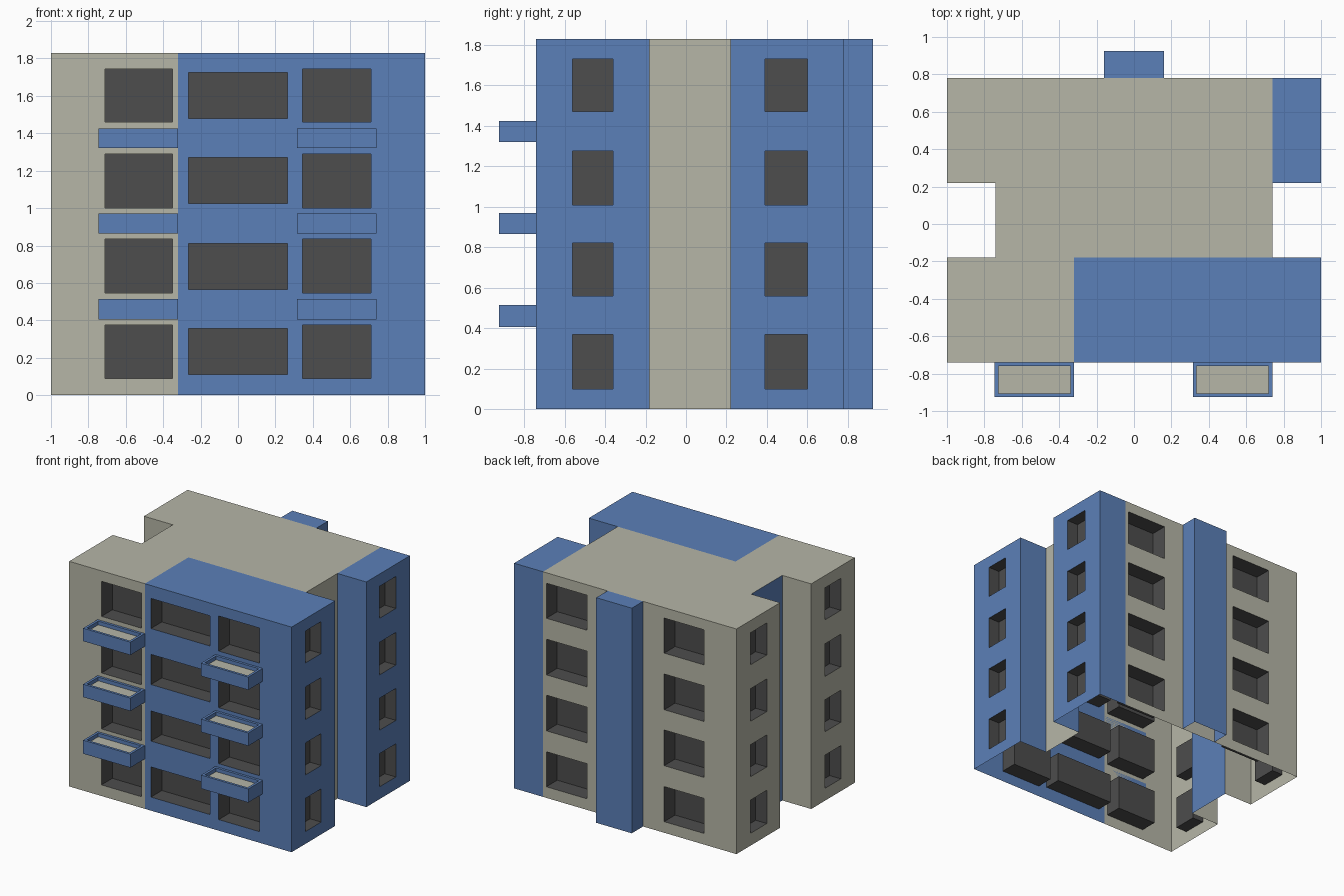
import bpy, bmesh
from mathutils import Vector

if "Cube" in bpy.data.objects:
    bpy.data.objects.remove(bpy.data.objects["Cube"])

H = 1.83                       # building height


def material(name, rgb):
    m = bpy.data.materials.new(name)
    m.diffuse_color = (*rgb, 1)
    m.use_nodes = True
    m.node_tree.nodes["Principled BSDF"].inputs["Base Color"].default_value = m.diffuse_color
    return m


BLUE = material("blue_plaster", (0.105, 0.214, 0.479))
BEIGE = material("beige_plaster", (0.468, 0.468, 0.386))
DARK = material("dark_window", (0.074, 0.074, 0.074))


def make(name, faces, mats):
    """faces: list of (corner points, material index)"""
    bm = bmesh.new()
    for pts, mi in faces:
        bm.faces.new([bm.verts.new(p) for p in pts]).material_index = mi
    bmesh.ops.remove_doubles(bm, verts=bm.verts, dist=0.0001)
    me = bpy.data.meshes.new(name)
    bm.to_mesh(me)
    bm.free()
    for m in mats:
        me.materials.append(m)
    ob = bpy.data.objects.new(name, me)
    bpy.context.collection.objects.link(ob)
    return ob


def wall(name, a, b, mat, spans=(), rows=(), depth=0.14):
    """Upright wall from a to b (outside on the right), with recessed windows."""
    a, b = Vector((*a, 0)), Vector((*b, 0))
    d = (b - a).normalized()
    inward = Vector((-d.y, d.x, 0))
    axis = 0 if abs(d.x) > 0.5 else 1
    spans = [sorted(abs(w - a[axis]) for w in s) for s in spans]

    def P(u, z, k=0):
        return a + d * u + inward * k + Vector((0, 0, z))

    us = sorted({0, (b - a).length, *(u for s in spans for u in s)})
    zs = sorted({0, H, *(z for r in rows for z in r)})
    faces = []
    for u0, u1 in zip(us, us[1:]):
        for z0, z1 in zip(zs, zs[1:]):
            corners = [(u0, z0), (u1, z0), (u1, z1), (u0, z1)]
            if [u0, u1] in spans and (z0, z1) in rows:
                # recess: four reveals and a back pane
                faces.append(([P(*c, depth) for c in corners], 1))
                for i in range(4):
                    c, e = corners[i], corners[(i + 1) % 4]
                    faces.append(([P(*c), P(*e), P(*e, depth), P(*c, depth)], 1))
            else:
                faces.append(([P(*c) for c in corners], 0))
    return make(name, faces, [mat, DARK])


# window rows for the four storeys
TALL = [(0.09, 0.375), (0.545, 0.835), (1.0, 1.29), (1.46, 1.745)]
WIDE = [(0.11, 0.355), (0.565, 0.81), (1.025, 1.27), (1.48, 1.725)]
SIDE = [(0.10, 0.37), (0.56, 0.82), (1.01, 1.275), (1.47, 1.73)]
R, L, M = (0.345, 0.71), (-0.71, -0.35), (-0.265, 0.265)
F, B = (-0.56, -0.36), (0.39, 0.60)

# front
wall("front_wall_left", (-1, -.74), (-.32, -.74), BEIGE, [L], TALL)
wall("front_wall_middle", (-.32, -.74), (.3, -.74), BLUE, [M], WIDE)
wall("front_wall_right", (.3, -.74), (1, -.74), BLUE, [R], TALL)
# right side with its notch
wall("right_wall_front", (1, -.74), (1, -.18), BLUE, [F], SIDE, 0.1)
wall("right_notch_front", (1, -.18), (.74, -.18), BLUE)
wall("right_notch_inner", (.74, -.18), (.74, .22), BEIGE)
wall("right_notch_back", (.74, .22), (1, .22), BLUE)
wall("right_wall_back", (1, .22), (1, .78), BLUE, [B], SIDE, 0.1)
# back
wall("back_wall_corner", (1, .78), (.74, .78), BLUE)
wall("back_wall", (.74, .78), (-1, .78), BEIGE, [R, L], TALL)
# left side with its notch
wall("left_wall_back", (-1, .78), (-1, .22), BEIGE, [B], SIDE, 0.1)
wall("left_notch_back", (-1, .22), (-.74, .22), BEIGE)
wall("left_notch_inner", (-.74, .22), (-.74, -.18), BLUE)
wall("left_notch_front", (-.74, -.18), (-1, -.18), BEIGE)
wall("left_wall_front", (-1, -.18), (-1, -.74), BEIGE, [F], SIDE, 0.1)
# stair tower on the back
wall("tower_right", (.16, .78), (.16, .925), BLUE)
wall("tower_back", (.16, .925), (-.16, .925), BLUE)
wall("tower_left", (-.16, .925), (-.16, .78), BLUE)


def flat(x0, x1, y0, y1, z=H):
    return [(x0, y0, z), (x1, y0, z), (x1, y1, z), (x0, y1, z)]


# roof patches
make("roof", [(flat(-.74, .74, -.18, .78), 0),
              (flat(-1, -.74, .22, .78), 0),
              (flat(-1, -.32, -.74, -.18), 0),
              (flat(-.32, 1, -.74, -.18), 1),
              (flat(.74, 1, .22, .78), 1),
              (flat(-.16, .16, .78, .925), 1)], [BEIGE, BLUE])


def balcony(name, x0, x1, z0, z1):
    """Blue tray with a beige sunken floor."""
    y0, y1, t = -.925, -.74, .02
    bottom, top = flat(x0, x1, y0, y1, z0), flat(x0, x1, y0, y1, z1)
    rim = flat(x0 + t, x1 - t, y0 + t, y1 - t, z1)
    floor = flat(x0 + t, x1 - t, y0 + t, y1 - t, z1 - .03)
    faces = [(bottom[::-1], 0), (floor, 1)]
    for i in range(4):
        j = (i + 1) % 4
        for lo, hi in ((bottom, top), (top, rim), (rim, floor)):
            faces.append(([lo[i], lo[j], hi[j], hi[i]], 0))
    make(name, faces, [BLUE, BEIGE])


for n, (z0, z1) in enumerate([(.405, .515), (.865, .97), (1.32, 1.425)], 1):
    balcony(f"balcony_left_{n}", -.745, -.32, z0, z1)
    balcony(f"balcony_right_{n}", .315, .74, z0, z1)
